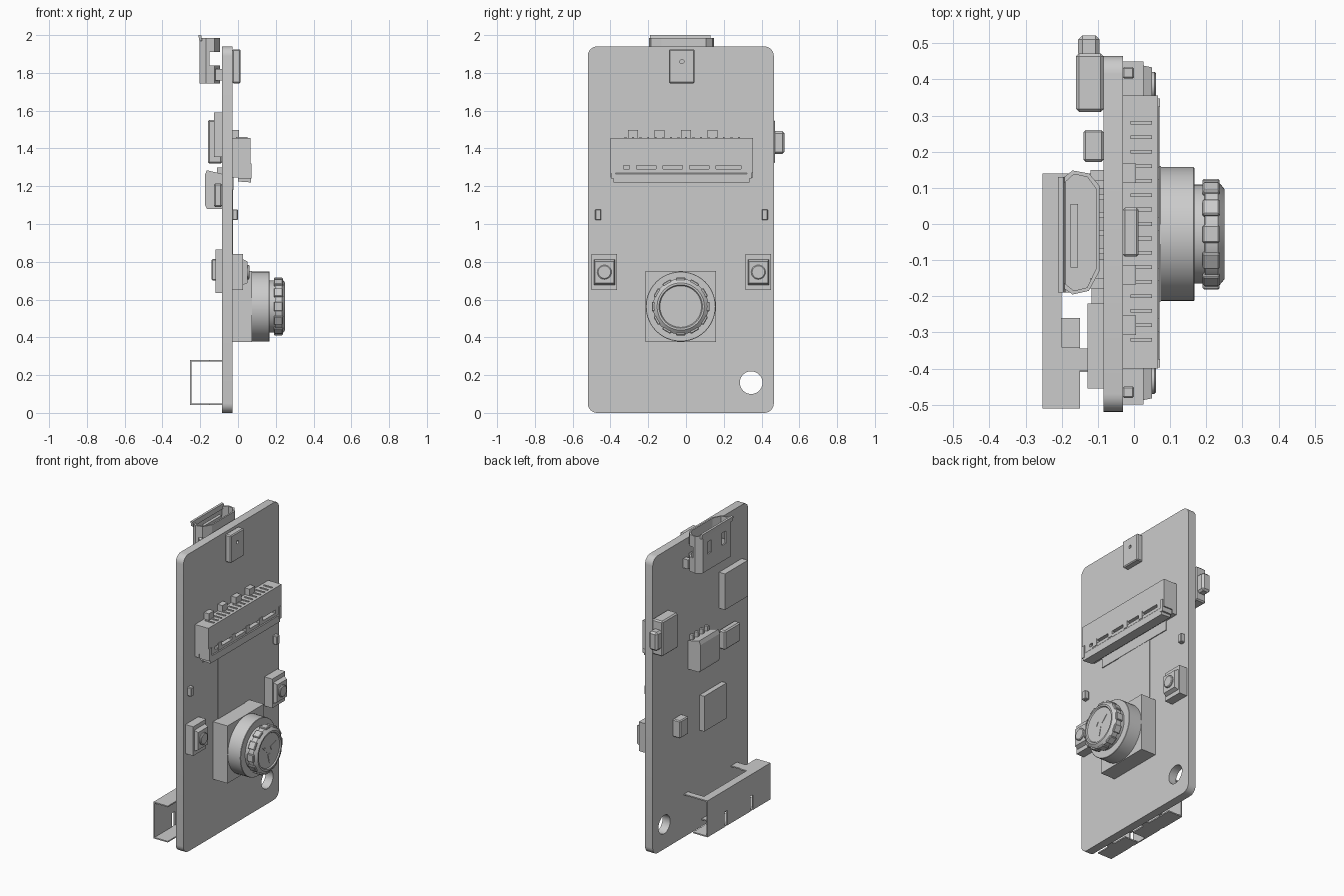
import bpy, bmesh, math
from mathutils import Matrix, Vector

if "Cube" in bpy.data.objects:
    bpy.data.objects.remove(bpy.data.objects["Cube"])

GREY = (0.6, 0.6, 0.6, 1)
mat = bpy.data.materials.new("plain grey")
mat.use_nodes = True
mat.diffuse_color = GREY
mat.node_tree.nodes["Principled BSDF"].inputs["Base Color"].default_value = GREY


def finish(name, bm, smooth=False):
    bmesh.ops.recalc_face_normals(bm, faces=bm.faces)
    me = bpy.data.meshes.new(name)
    bm.to_mesh(me)
    bm.free()
    me.materials.append(mat)
    ob = bpy.data.objects.new(name, me)
    bpy.context.collection.objects.link(ob)
    if smooth:
        activate(ob)
        bpy.ops.object.shade_smooth_by_angle(angle=math.radians(30))
    return ob


def activate(ob):
    bpy.ops.object.select_all(action='DESELECT')
    ob.select_set(True)
    bpy.context.view_layer.objects.active = ob


def box(name, x, y, z, bevel=0):
    bm = bmesh.new()
    lo, hi = Vector((x[0], y[0], z[0])), Vector((x[1], y[1], z[1]))
    m = Matrix.Translation((lo + hi) / 2) @ Matrix.Diagonal((*(hi - lo), 1))
    bmesh.ops.create_cube(bm, size=1, matrix=m)
    if bevel:
        bmesh.ops.bevel(bm, geom=bm.edges[:], offset=bevel, segments=1, affect='EDGES')
    return finish(name, bm)


def prism(name, pts, axis, a, b, smooth=False):
    """Extrude a 2D outline along an axis, from a to b."""
    place = {'x': lambda p, t: (t, *p), 'y': lambda p, t: (p[0], t, p[1]),
             'z': lambda p, t: (*p, t)}[axis]
    bm = bmesh.new()
    low = [bm.verts.new(place(p, a)) for p in pts]
    high = [bm.verts.new(place(p, b)) for p in pts]
    bm.faces.new(low)
    bm.faces.new(high)
    for i in range(len(pts)):
        j = (i + 1) % len(pts)
        bm.faces.new((low[i], low[j], high[j], high[i]))
    return finish(name, bm, smooth)


def lathe(name, profile, cy, cz, sides=48):
    """Revolve (x, radius) points around an x axis through cy, cz."""
    bm = bmesh.new()
    rings = []
    for x, r in profile:
        rings.append([bm.verts.new((x, cy + r * math.cos(2 * math.pi * i / sides),
                                    cz + r * math.sin(2 * math.pi * i / sides)))
                      for i in range(sides)])
    for a, b in zip(rings, rings[1:]):
        for i in range(sides):
            j = (i + 1) % sides
            bm.faces.new((a[i], a[j], b[j], b[i]))
    bm.faces.new(rings[0])
    bm.faces.new(rings[-1])
    return finish(name, bm, True)


def cut(ob, cutter):
    mod = ob.modifiers.new("cut", 'BOOLEAN')
    mod.operation, mod.solver, mod.object = 'DIFFERENCE', 'EXACT', cutter
    activate(ob)
    bpy.ops.object.modifier_apply(modifier=mod.name)
    bpy.data.objects.remove(cutter)


def rounded(y0, y1, z0, z1, r, n=6):
    corners = ((y1 - r, z1 - r), (y0 + r, z1 - r), (y0 + r, z0 + r), (y1 - r, z0 + r))
    return [(cy + r * math.cos(math.pi / 2 * (q + i / n)), cz + r * math.sin(math.pi / 2 * (q + i / n)))
            for q, (cy, cz) in enumerate(corners) for i in range(n + 1)]


# Circuit board with mounting hole
board = prism("circuit_board", rounded(-0.52, 0.465, 0, 1.94, 0.05), 'x', -0.085, -0.03)
cut(board, lathe("hole_cutter", [(-0.2, 0.06), (0.1, 0.06)], 0.345, 0.16))
activate(board)
bpy.ops.object.shade_smooth_by_angle(angle=math.radians(30))
FACE, BACK = -0.031, -0.084

# Microphone
mic = box("microphone", (FACE, 0.013), (-0.09, 0.045), (1.745, 1.925), 0.006)
cut(mic, lathe("port_cutter", [(0, 0.011), (0.05, 0.011)], -0.022, 1.86, 16))

# Ribbon connector with locking lever, contacts and end latches
body = box("connector_body", (FACE, 0.066), (-0.4, 0.355), (1.245, 1.455))
cut(body, box("slot_cutter", (0.02, 0.1), (-0.33, 0.29), (1.29, 1.31)))
cut(body, box("step_cutter", (0.0, 0.1), (-0.5, 0.5), (1.2, 1.27)))
prism("connector_lever", [(0.0, 1.225), (0.07, 1.22), (0.07, 1.265), (0.05, 1.29), (0.0, 1.285)],
      'y', -0.385, 0.335)
for side, y in (("right", -0.385), ("left", 0.335)):
    box("latch_" + side, (0.0, 0.072), (y - 0.012, y + 0.012), (1.24, 1.32))
for i in range(4):
    y = -0.28 + 0.14 * i
    box(f"connector_tab_{i}", (FACE, 0.005), (y - 0.027, y + 0.027), (1.45, 1.498))
    box(f"contact_{i}", (0.03, 0.069), (y - 0.018, y + 0.018), (1.275, 1.32))
for i in range(16):
    y = -0.32 + 0.04 * i
    box(f"contact_rib_{i}", (-0.01, 0.05), (y - 0.005, y + 0.005), (1.45, 1.46))

# Flat ribbon cable
box("ribbon_head", (FACE, -0.024), (-0.325, 0.265), (1.18, 1.25))
box("ribbon_cable", (FACE, -0.026), (-0.17, 0.11), (0.7, 1.19))

# Camera module
CY, CZ = -0.028, 0.563
box("camera_base", (FACE, 0.075), (-0.215, 0.16), (0.375, 0.75))
lathe("camera_housing", [(0.07, 0.185), (0.165, 0.185), (0.167, 0.183)], CY, CZ)
lathe("lens_barrel", [(0.16, 0.137), (0.195, 0.137), (0.197, 0.147), (0.232, 0.147),
                      (0.25, 0.125), (0.25, 0.115), (0.243, 0.11)], CY, CZ)
for i in range(12):
    grip = box(f"lens_grip_{i}", (0.19, 0.237), (0.135, 0.153), (-0.025, 0.025), 0.004)
    grip.matrix_world = Matrix.Translation((0, CY, CZ)) @ Matrix.Rotation(math.tau * i / 12, 4, 'X')
for i in range(3):
    a = math.pi * (1 / 6 + 2 * i / 3)
    mark = prism(f"lens_spoke_{i}", [(0.02, -0.014), (0.08, 0), (0.02, 0.014)], 'x', 0.24, 0.246)
    mark.matrix_world = Matrix.Translation((0, CY, CZ)) @ Matrix.Rotation(a, 4, 'X')

# Push buttons and small indicator lamps
for side, y, lamp in (("right", -0.432, -0.465), ("left", 0.383, 0.418)):
    ob = box("button_body_" + side, (FACE, 0.05), (y - 0.067, y + 0.067), (0.65, 0.84))
    for v in ob.data.vertices:
        if v.co.x > 0:
            v.co.y = y + (v.co.y - y) * 0.75
            v.co.z = 0.745 + (v.co.z - 0.745) * 0.6
    box("button_skirt_" + side, (FACE, 0.026), (y - 0.067, y + 0.067), (0.65, 0.84))
    lathe("button_cap_" + side, [(0.03, 0.038), (0.057, 0.038), (0.061, 0.033)], y, 0.745, 20)
    box("lamp_" + side, (FACE, 0.0), (lamp - 0.016, lamp + 0.016), (1.02, 1.078), 0.004)

# Port on the top edge: hollow shell, feet and tongue
outer = [(-0.205, -0.17), (-0.205, 0.12), (-0.17, 0.148), (-0.125, 0.14), (-0.095, 0.105),
         (-0.095, -0.13), (-0.125, -0.185), (-0.17, -0.195)]
inner = [(-0.15 + (x + 0.15) * 0.82, -0.025 + (y + 0.025) * 0.94) for x, y in outer]
shell = prism("port_shell", outer, 'z', 1.745, 1.985)
cut(shell, prism("port_cutter", inner, 'z', 1.8, 2.1))
cut(shell, box("window_cutter", (-0.15, 0), (-0.5, 0.5), (1.84, 1.91)))
for y in (-0.1, 0.05):
    cut(shell, box("spring_cutter", (-0.3, -0.18), (y - 0.02, y + 0.02), (1.85, 1.93)))
prism("port_lip", [(-0.205, 1.97), (-0.21, 2.0), (-0.195, 2.0), (-0.19, 1.97)], 'y', -0.19, 0.13)
box("port_tongue", (-0.175, -0.155), (-0.12, 0.055), (1.78, 1.96))
for y in (-0.18, 0.12):
    box("port_foot", (-0.12, BACK), (y, y + 0.03), (1.76, 1.82))

# Side switch on the board's edge
box("switch_body", (-0.16, BACK), (0.31, 0.472), (1.32, 1.55), 0.008)
box("switch_knob", (-0.155, -0.095), (0.46, 0.522), (1.37, 1.492), 0.012)

# Chips on the back
box("memory_chip", (-0.128, BACK), (-0.455, -0.22), (1.355, 1.59))
box("processor_chip", (-0.118, BACK), (-0.25, -0.02), (0.635, 0.865))
box("regulator", (-0.14, BACK), (0.172, 0.26), (0.7, 0.815), 0.006)
box("crystal", (-0.128, BACK), (-0.38, -0.22), (1.09, 1.215), 0.008)
prism("socket", [(BACK, 1.08), (-0.165, 1.08), (-0.175, 1.1), (-0.175, 1.26), (-0.165, 1.285), (BACK, 1.265)],
      'y', -0.1, 0.1)
for i in range(4):
    y = -0.075 + 0.05 * i
    box(f"socket_pin_{i}", (-0.11, BACK), (y - 0.008, y + 0.008), (1.26, 1.3))

# Folded sheet metal card holder
T = 0.008
wall = box("holder_wall", (-0.253, -0.253 + T), (-0.51, 0.14), (0.042, 0.28))
for y in (-0.317, -0.05):
    cut(wall, box("slit_cutter", (-0.3, -0.2), (y - 0.015, y + 0.015), (0.0, 0.14)))
top = (0.28 - T, 0.28)
bottom = (0.042, 0.042 + T)
box("holder_top", (-0.25, -0.2), (-0.51, 0.14), top)
box("holder_top_flange", (-0.21, -0.15), (-0.51, -0.34), top)
box("holder_top_tab", (-0.16, BACK), (-0.405, -0.345), top)
box("holder_top_arm", (-0.21, BACK), (0.1, 0.14), top)
for side, y in (("right", (-0.51, -0.26)), ("left", (-0.19, 0.14))):
    box("holder_bottom_" + side, (-0.25, -0.15), y, bottom)
    box("holder_foot_" + side, (-0.16, BACK), (y[0] + 0.1, y[0] + 0.15), bottom)
